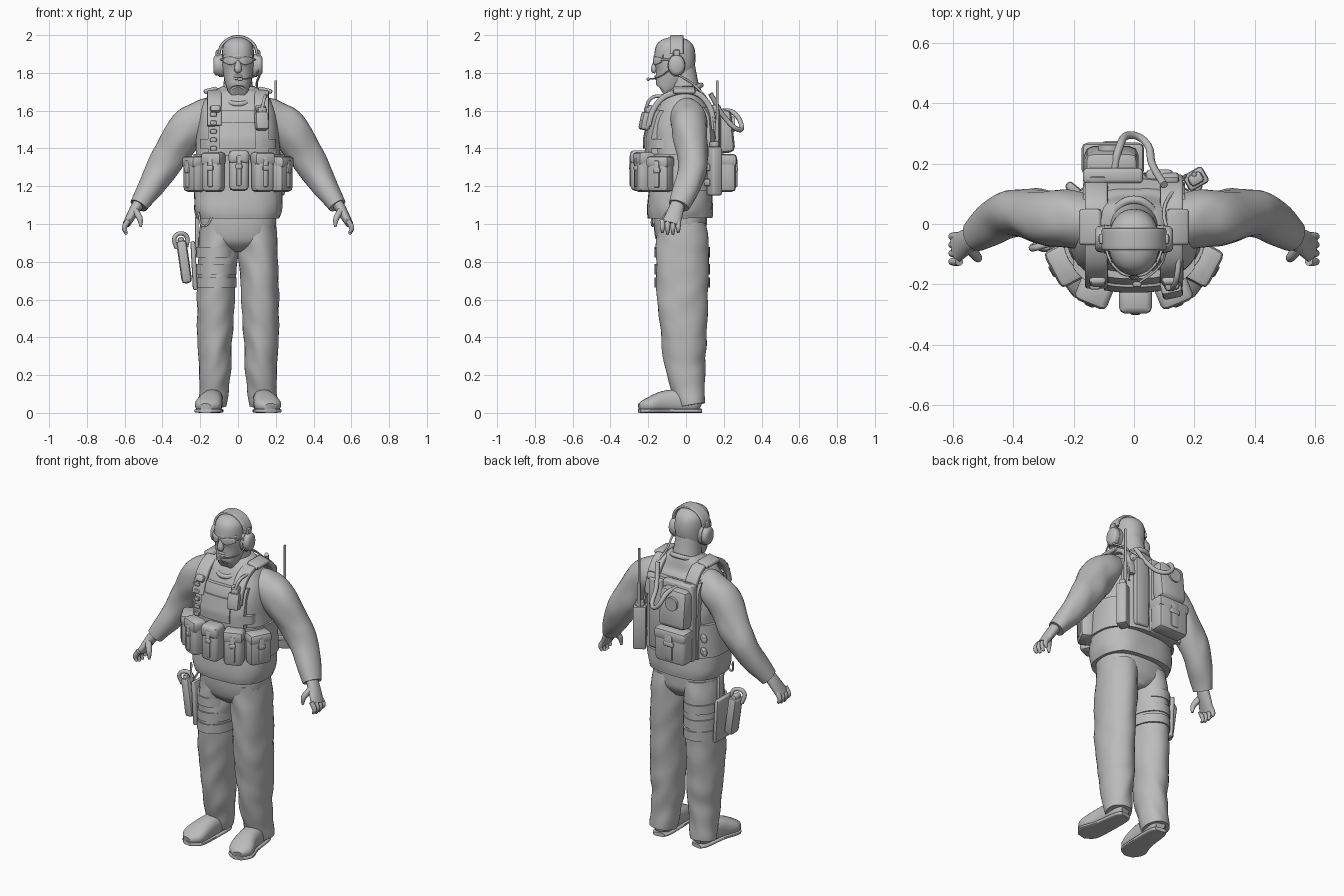
import bpy
import bmesh
from math import sin, cos, pi, radians, copysign
from mathutils import Vector, Matrix, noise

start = bpy.data.objects.get("Cube")
if start:
    bpy.data.objects.remove(start)

grey = bpy.data.materials.new("plain_grey")
grey.use_nodes = True
grey.diffuse_color = (.5, .5, .5, 1)
grey.node_tree.nodes["Principled BSDF"].inputs["Base Color"].default_value = grey.diffuse_color

X, Y, Z = Vector((1, 0, 0)), Vector((0, 1, 0)), Vector((0, 0, 1))
SIDES = (("left", 1), ("right", -1))


def finish(name, data):
    obj = bpy.data.objects.new(name, data)
    bpy.context.collection.objects.link(obj)
    data.materials.append(grey)
    return obj


def finish_mesh(name, bm, angle=45):
    bmesh.ops.recalc_face_normals(bm, faces=bm.faces)
    mesh = bpy.data.meshes.new(name)
    bm.to_mesh(mesh)
    bm.free()
    obj = finish(name, mesh)
    bpy.ops.object.select_all(action="DESELECT")
    obj.select_set(True)
    bpy.context.view_layer.objects.active = obj
    bpy.ops.object.shade_smooth_by_angle(angle=radians(angle))


def smooth_rows(rows, steps):
    """Catmull-Rom interpolation through rows of any width."""
    out = []
    for i in range(len(rows) - 1):
        near = [rows[max(i - 1, 0)], rows[i], rows[i + 1], rows[min(i + 2, len(rows) - 1)]]
        for j in range(steps):
            t = j / steps
            out.append([b + t * ((c - a) + t * (2 * a - 5 * b + 4 * c - d + t * (3 * (b - c) + d - a))) / 2
                        for a, b, c, d in zip(*near)])
    return out + [list(rows[-1])]


def loft(name, rings, ref=X, power=2, fold=0, sides=24, steps=5, mirror=1):
    """Skin over rings (x, y, z, half width along ref, half depth)."""
    rows = smooth_rows(rings, steps)
    bm = bmesh.new()
    loops = []
    for i, (x, y, z, width, depth) in enumerate(rows):
        centre = Vector((x, y, z))
        before, after = rows[max(i - 1, 0)], rows[min(i + 1, len(rows) - 1)]
        tangent = (Vector(after[:3]) - Vector(before[:3])).normalized()
        u = (ref - tangent * ref.dot(tangent)).normalized()
        v = tangent.cross(u)
        loop = []
        for j in range(sides):
            turn = 2 * pi * j / sides
            across, along = (copysign(abs(f) ** (2 / power), f) for f in (cos(turn), sin(turn)))
            p = centre + u * width * across + v * depth * along
            if fold:
                sample = Vector((p.x, p.y, p.z + p.x)) * 10
                p += (p - centre).normalized() * fold * noise.noise(sample)
            p.x *= mirror
            loop.append(bm.verts.new(p))
        loops.append(loop)
    for low, high in zip(loops, loops[1:]):
        for j in range(sides):
            bm.faces.new((low[j], low[j - 1], high[j - 1], high[j]))
    bm.faces.new(loops[0])
    bm.faces.new(loops[-1])
    finish_mesh(name, bm)


def box(name, loc, size, turn=0, tilt=0, lean=0, radius=.012):
    bm = bmesh.new()
    bmesh.ops.create_cube(bm, size=1, matrix=Matrix.Diagonal((*size, 1)))
    bmesh.ops.bevel(bm, geom=bm.edges[:], offset=min(radius, min(size) * .4), segments=2, profile=.5, affect="EDGES")
    bm.transform(Matrix.Translation(loc) @ Matrix.Rotation(radians(turn), 4, "Z")
                 @ Matrix.Rotation(radians(tilt), 4, "X") @ Matrix.Rotation(radians(lean), 4, "Y"))
    finish_mesh(name, bm)


def tube(name, points, radius, cyclic=False):
    curve = bpy.data.curves.new(name, "CURVE")
    curve.dimensions = "3D"
    curve.bevel_depth, curve.bevel_resolution, curve.resolution_u = radius, 2, 6
    curve.use_fill_caps = True
    spline = curve.splines.new("BEZIER")
    spline.bezier_points.add(len(points) - 1)
    spline.use_cyclic_u = cyclic
    for knot, point in zip(spline.bezier_points, points):
        knot.co = point
        knot.handle_left_type = knot.handle_right_type = "AUTO"
    finish(name, curve)


# Sweater body
TORSO = [(0, -.03, 1.03, .22, .17), (0, -.03, 1.1, .235, .175), (0, -.025, 1.3, .225, .16),
         (0, -.025, 1.45, .22, .165), (0, -.015, 1.57, .21, .15), (0, -.01, 1.65, .175, .12),
         (0, 0, 1.7, .13, .085), (0, 0, 1.73, .085, .07)]
TORSO_POWER = 2.6
loft("sweater", TORSO, power=TORSO_POWER, fold=.008, sides=40)


def body_y(x, z, front):
    """Depth of the sweater surface at x and z."""
    for low, high in zip(TORSO, TORSO[1:]):
        if low[2] <= z <= high[2]:
            t = (z - low[2]) / (high[2] - low[2])
            centre, width, depth = (low[i] + t * (high[i] - low[i]) for i in (1, 3, 4))
            reach = depth * max(0, 1 - abs(x / width) ** TORSO_POWER) ** (1 / TORSO_POWER)
            return centre - reach if front else centre + reach


def panel(name, x0, x1, z0, z1, front, gap=.03):
    """Curved plate that follows the sweater surface."""
    bm = bmesh.new()
    n = 10
    push = -gap if front else gap
    grid = [[bm.verts.new((x, body_y(x, z, front) + push, z))
             for x in (x0 + (x1 - x0) * i / n for i in range(n + 1))]
            for z in (z0 + (z1 - z0) * j / n for j in range(n + 1))]
    back = [[bm.verts.new(v.co - Y * push * 1.2) for v in row] for row in grid]
    for g in (grid, back):
        for j in range(n):
            for i in range(n):
                bm.faces.new((g[j][i], g[j][i + 1], g[j + 1][i + 1], g[j + 1][i]))
    rim = [(0, i) for i in range(n)] + [(j, n) for j in range(n)]
    rim += [(n, n - i) for i in range(n)] + [(n - j, 0) for j in range(n)]
    for (a, b), (c, d) in zip(rim, rim[1:] + rim[:1]):
        bm.faces.new((grid[a][b], grid[c][d], back[c][d], back[a][b]))
    finish_mesh(name, bm)


# Trousers, boots, arms and hands
loft("trouser_seat", [(0, -.03, 1.07, .2, .14), (0, -.03, .98, .2, .14), (0, -.02, .92, .17, .13),
                      (0, -.01, .87, .04, .09)], power=2.5)
for label, s in SIDES:
    loft(label + "_trouser_leg", [(.1, -.025, 1, .1, .13), (.107, -.02, .85, .105, .14), (.117, -.02, .6, .1, .135),
                                  (.123, -.01, .35, .09, .118), (.124, 0, .2, .083, .1), (.13, .025, .04, .072, .075)],
         fold=.01, sides=32, steps=8, mirror=s)
    boot = [(.125, .08, .05, .03, .03), (.13, .04, .06, .05, .06), (.14, -.1, .06, .06, .06),
            (.16, -.2, .04, .07, .04), (.17, -.247, .03, .03, .02)]
    loft(label + "_boot", boot, power=2.4, mirror=s)
    loft(label + "_boot_sole", [(x, y, .011, width + .003, .011) for x, y, z, width, depth in boot], power=4, mirror=s)
    loft(label + "_sleeve", [(.08, 0, 1.6, .075, .075), (.19, .01, 1.56, .095, .1), (.28, .02, 1.485, .095, .105),
                             (.36, .035, 1.36, .083, .09), (.43, .025, 1.25, .074, .077), (.53, -.04, 1.1, .056, .05)],
         ref=Y, fold=.012, sides=28, steps=8, mirror=s)
    loft(label + "_palm", [(.52, -.04, 1.12, .036, .03), (.55, -.055, 1.07, .042, .028), (.59, -.08, 1, .05, .02)],
         ref=Y, sides=16, mirror=s)
    for i, finger in enumerate(("index", "middle", "ring", "little")):
        y, tip = -.125 + .028 * i, .94 + .01 * abs(i - 1.5)
        loft(label + "_" + finger + "_finger", [(.58, y, 1.02, .014, .015), (.602, y, .98, .013, .014),
                                                (.59, y, tip, .007, .007)], ref=Y, sides=10, mirror=s)
    loft(label + "_thumb", [(.55, -.075, 1.08, .018, .018), (.52, -.11, 1.03, .016, .016),
                            (.515, -.115, .985, .007, .007)], ref=Y, sides=10, mirror=s)

# Head and face
loft("neck", [(0, .01, 1.64, .105, .085), (0, -.01, 1.72, .08, .08), (0, -.03, 1.82, .07, .08)])
loft("head", [(0, -.125, 1.697, .035, .03), (0, -.11, 1.713, .056, .055), (0, -.07, 1.8, .08, .097),
              (0, -.06, 1.87, .085, .11), (0, -.06, 1.94, .08, .1), (0, -.06, 1.975, .052, .068),
              (0, -.06, 1.99, .014, .018)], power=2.2)
loft("nose", [(0, -.156, 1.88, .009, .008), (0, -.168, 1.82, .02, .018), (0, -.158, 1.808, .014, .01)], sides=12)


def face_ridge(name, half, front, side, z, radius):
    """Band that curves across the face."""
    loft(name, [(-half, side, z, radius, radius), (0, front, z, radius, radius), (half, side, z, radius, radius)],
         ref=Y, sides=12)


face_ridge("upper_lip", .03, -.16, -.145, 1.783, .007)
face_ridge("lower_lip", .03, -.16, -.145, 1.77, .007)
face_ridge("brow", .07, -.161, -.115, 1.887, .011)
ring = [(.085 * cos(pi * i / 4), -.03 + .11 * sin(pi * i / 4), 1.685 + .05 * sin(pi * i / 4)) for i in range(8)]
tube("sweater_collar", ring, .014, True)

# Glasses and headset
box("glasses_bridge", (0, -.166, 1.87), (.03, .012, .012))
for label, s in SIDES:
    loft(label + "_lens", [(.01, -.17, 1.866, .005, .012), (.04, -.163, 1.864, .006, .022),
                           (.075, -.13, 1.867, .005, .012)], ref=Y, power=3, sides=16, mirror=s)
    tube(label + "_glasses_arm", [(s * .075, -.13, 1.87), (s * .09, -.09, 1.87), (s * .09, -.03, 1.87)], .005)
    loft(label + "_ear_cushion", [(.075, -.05, 1.84, .045, .06), (.1, -.05, 1.84, .048, .062)], ref=Y, mirror=s)
    loft(label + "_ear_cup", [(.1, -.05, 1.84, .045, .056), (.12, -.05, 1.84, .042, .052),
                              (.13, -.05, 1.84, .03, .038)], ref=Y, mirror=s)
    box(label + "_headset_hinge", (s * .106, -.05, 1.9), (.024, .035, .045))
arch = [(.1 * cos(pi * i / 12), -.05, 1.9 + .092 * sin(pi * i / 12), .036, .008) for i in range(13)]
loft("headband", arch, ref=Y, power=5, steps=2)
tube("microphone_boom", [(.11, -.08, 1.82), (.085, -.14, 1.78), (.01, -.2, 1.766)], .004)
box("microphone", (.01, -.2, 1.766), (.03, .018, .018))
tube("headset_cable", [(.115, -.04, 1.79), (.1, .05, 1.73), (.15, .13, 1.62), (.17, .16, 1.45)], .006)

# Vest
panel("vest_front", -.16, .165, 1.36, 1.6, True)
panel("vest_chest_pocket", -.1, .095, 1.4, 1.54, True, .038)
panel("vest_back", -.17, .17, 1.17, 1.62, False)
loft("vest_belt", [(0, -.025, 1.175, .246, .176), (0, -.025, 1.37, .236, .174)], power=TORSO_POWER, sides=40)
for label, s in SIDES:
    path = ((-.2, 1.52), (-.175, 1.6), (-.12, 1.67), (-.02, 1.703), (.07, 1.685), (.13, 1.61), (.15, 1.5))
    loft(label + "_shoulder_strap", [(.125, y, z, .038, .015) for y, z in path], power=5, mirror=s)
    box(label + "_strap_pad", (s * .145, -.01, 1.708), (.075, .12, .025), lean=s * 14)
    box(label + "_front_buckle", (s * .12, -.19, 1.61), (.055, .03, .04), tilt=-25)
    box(label + "_back_buckle", (s * .12, .15, 1.61), (.06, .035, .045), tilt=25)
    panel(label + "_vest_side_strap", *sorted((s * .13, s * .2)), 1.4, 1.45, True)
    for z in (1.22, 1.3):
        box(label + "_side_clasp", (s * .2, .115, z), (.06, .03, .04), turn=s * 40)
for i in range(5):
    box("chest_loop", (-.13, -.208, 1.4 + i * .045), (.035, .02, .024))
box("chest_radio", (.125, -.215, 1.545), (.07, .05, .095), turn=12, tilt=-12)
box("chest_radio_top", (.125, -.2, 1.6), (.05, .04, .04), turn=12)
tube("chest_hose", [(.15, -.11, 1.68), (.14, -.185, 1.665), (.125, -.215, 1.6)], .009)


def pouch(name, x, y, bottom, top, width, depth, turn):
    """Pouch with a flap, a closing strap and a buckle."""
    out = Vector((sin(radians(turn)), -cos(radians(turn)), 0))
    middle, height = Vector((x, y, (bottom + top) / 2)), top - bottom
    front = middle + out * depth / 2
    box(name, middle, (width, depth, height), turn, radius=.024)
    box(name + "_flap", middle + Z * height / 3, (width * 1.04, depth * 1.1, height / 3), turn, radius=.02)
    box(name + "_strap", front, (width / 4, .015, height * .75), turn)
    box(name + "_buckle", front + Z * height * .1, (width / 3, .02, .03), turn)


pouch("centre_pouch", .005, -.245, 1.175, 1.39, .105, .095, 0)
for label, s in SIDES:
    pouch(label + "_front_pouch", s * .13, -.222, 1.17, 1.38, .11, .09, s * 22)
    pouch(label + "_hip_pouch", s * .23, -.135, 1.17, 1.36, .13, .085, s * 62)

# Backpack, radio and hose
box("pack_frame", (-.07, .16, 1.4), (.2, .05, .46))
box("pack_side_panel", (.085, .16, 1.4), (.09, .04, .42))
pouch("pack_lower_pouch", -.07, .215, 1.17, 1.37, .2, .1, 180)
box("pack_upper_pouch", (-.075, .2, 1.49), (.18, .1, .23), tilt=6, radius=.03)
loft("pack_round_cap", [(-.08, .235, 1.53, .04, .04), (-.08, .26, 1.53, .04, .04)])
tube("drinking_hose", [(-.065, .18, 1.6), (-.05, .25, 1.59), (-.01, .295, 1.51), (.035, .275, 1.5),
                       (.06, .2, 1.57), (.1, .13, 1.69)], .013)
box("back_radio", (.205, .15, 1.28), (.075, .06, .26), turn=30)
box("back_radio_cap", (.205, .15, 1.42), (.05, .04, .04), turn=30)
tube("antenna_base", [(.2, .165, 1.4), (.2, .165, 1.55)], .01)
tube("antenna", [(.2, .165, 1.5), (.2, .165, 1.76)], .007)

# Thigh holster
for middle in (.69, .76, .85):
    loft("thigh_strap", [(-.115, -.02, z, .107, .146) for z in (middle - .027, middle + .027)], sides=32)
box("holster_panel", (-.233, -.02, .78), (.025, .15, .26), lean=-3)
box("holster_hanger", (-.218, -.02, .95), (.02, .05, .18))
box("holster", (-.285, -.05, .8), (.055, .085, .23), lean=-8, radius=.02)
box("pistol_slide", (-.3, -.05, .9), (.035, .06, .06), lean=-8)
tube("pistol_grip_loop", [(-.275, -.06, .88), (-.27, -.06, .93), (-.3, -.07, .95), (-.335, -.08, .93),
                          (-.325, -.07, .87)], .012)
tube("hip_ring", [(-.21, -.15, 1.06), (-.18, -.175, .99), (-.13, -.18, 1.05)], .006)
